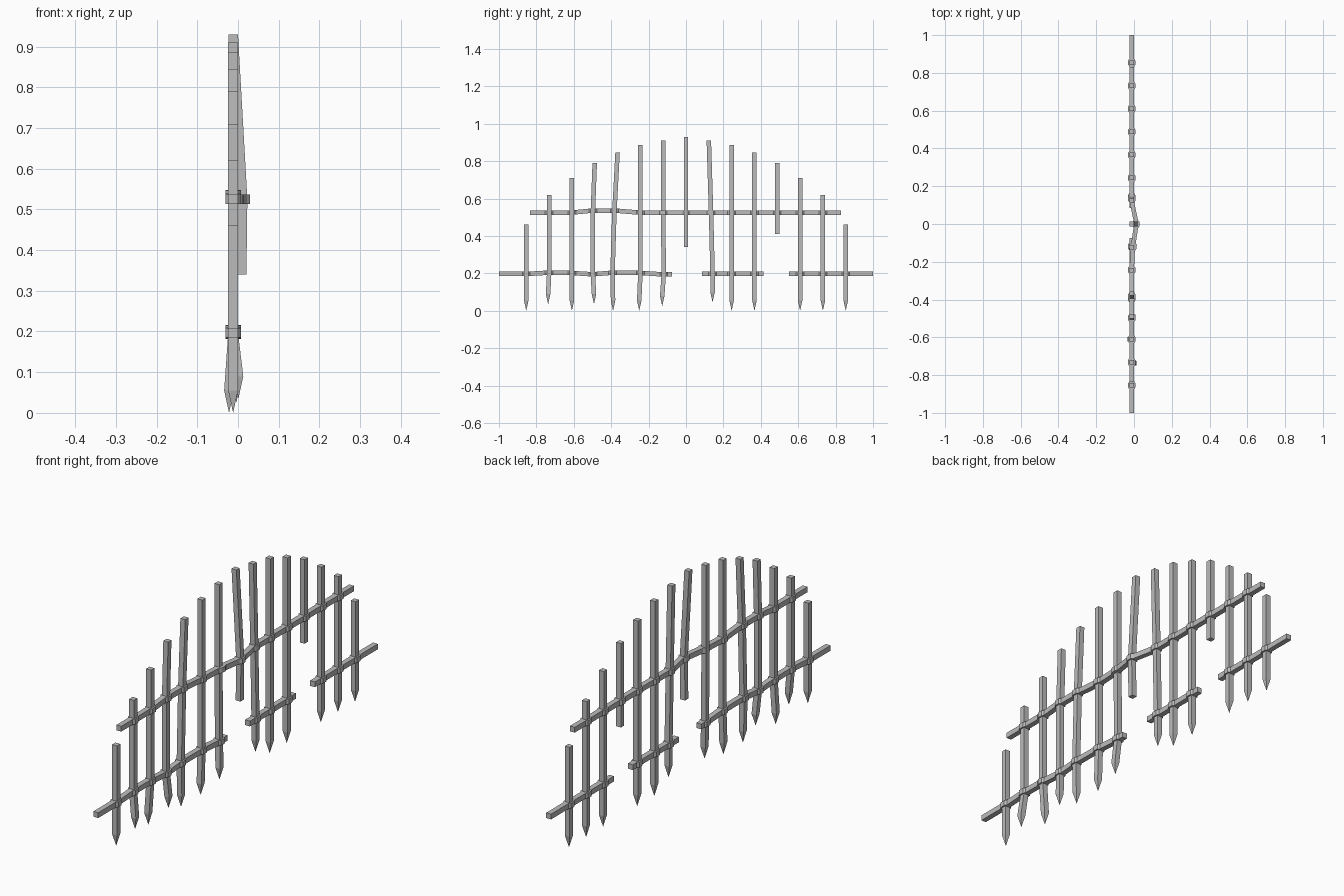
import bpy, bmesh

cube = bpy.data.objects.get("Cube")
if cube:
    bpy.data.objects.remove(cube, do_unlink=True)

iron = bpy.data.materials.new("grey_iron")
iron.use_nodes = True
iron.diffuse_color = (0.5, 0.5, 0.5, 1)
bsdf = iron.node_tree.nodes["Principled BSDF"]
bsdf.inputs["Base Color"].default_value = iron.diffuse_color
bsdf.inputs["Roughness"].default_value = 0.7

HALF = 0.012      # half thickness of the iron
MID = -0.012      # plane of the fence
STEP = 0.122      # spacing of the bars


def sweep(name, rings, upright):
    """Skin square rings (x, y, z, half_x, half_other) into one closed bar."""
    bm = bmesh.new()
    loops = []
    for x, y, z, hx, ho in rings:
        loop = []
        for a, b in ((-1, -1), (1, -1), (1, 1), (-1, 1)):
            off = (a * hx, b * ho, 0) if upright else (a * hx, 0, b * ho)
            loop.append(bm.verts.new((x + off[0], y + off[1], z + off[2])))
        loops.append(loop)
    for lo, hi in zip(loops, loops[1:]):
        for k in range(4):
            n = (k + 1) % 4
            bm.faces.new((lo[k], lo[n], hi[n], hi[k]))
    bm.faces.new(loops[0])
    bm.faces.new(loops[-1])
    bmesh.ops.remove_doubles(bm, verts=bm.verts, dist=0.0005)
    bmesh.ops.recalc_face_normals(bm, faces=bm.faces)
    mesh = bpy.data.meshes.new(name)
    bm.to_mesh(mesh)
    bm.free()
    mesh.materials.append(iron)
    obj = bpy.data.objects.new(name, mesh)
    bpy.context.collection.objects.link(obj)


def lerp(path, t):
    """Read a piecewise straight path of (t, value) points."""
    for (t0, v0), (t1, v1) in zip(path, path[1:]):
        if t <= t1:
            f = max(0, (t - t0) / (t1 - t0))
            return v0 + (v1 - v0) * f
    return path[-1][1]


# Upright bars: heights fall away from the middle
tops = [0.93, 0.91, 0.887, 0.845, 0.79, 0.71, 0.62, 0.46]
UPPER, LOWER = 0.525, 0.197
# Sideways bends: y shift at top, upper rail, lower rail, tip
bend_y = {-6: (0, 0, 0, -0.005), -4: (0, -0.01, -0.01, -0.004),
          -3: (0, -0.017, -0.027, -0.024), -2: (0, 0, 0, -0.006),
          -1: (0, 0, 0.003, -0.005), 1: (0, 0.012, 0.02, 0.02)}
bend_x = {-6: 0.013, -5: -0.01, -4: 0.008, -1: 0.008}
tips = {-6: 0.035, -4: 0.035, -1: 0.025, 1: 0.045}
snapped = {0: 0.34, 4: 0.41}

for i in range(-7, 8):
    y, top = i * STEP, tops[abs(i)]
    dy = bend_y.get(i, (0, 0, 0, 0))
    push = 0.023 if i == 0 else 0
    rings = [(MID, y + dy[0], top, HALF, HALF)]
    if top > UPPER:
        rings.append((MID + push, y + dy[1], UPPER, HALF, HALF))
    if i in snapped:
        rings.append((MID + push * 0.9, y + dy[1], snapped[i], HALF, HALF))
    else:
        tip, tx = tips.get(i, 0), MID + bend_x.get(i, 0)
        rings.append((MID, y + dy[2], LOWER, HALF, HALF))
        rings.append((tx, y + dy[3], tip + 0.055, HALF, HALF))
        rings.append((tx, y + dy[3], tip, 0, 0))
    sweep(f"upright_bar_{i + 8}", rings, True)


def rail(name, start, end, z_path, x_path, row):
    """A level rail that swells into a collar around each bar it meets."""
    marks = [(start, HALF), (end, HALF)]
    for i in range(-7, 8):
        y = i * STEP + bend_y.get(i, (0, 0, 0, 0))[row]
        if start + 0.03 < y < end - 0.03:
            marks += [(y - 0.021, HALF), (y - 0.012, 0.019),
                      (y + 0.012, 0.019), (y + 0.021, HALF)]
    rings = [(lerp(x_path, y), y, lerp(z_path, y), w, HALF)
             for y, w in sorted(marks)]
    sweep(name, rings, False)


flat = [(-1, MID), (1, MID)]
rail("upper_rail", -0.835, 0.83,
     [(-0.83, UPPER), (-0.61, UPPER), (-0.51, 0.535), (-0.37, 0.535),
      (-0.25, UPPER), (0.83, UPPER)],
     [(-0.83, MID), (-0.24, MID), (-0.13, -0.007), (-0.012, 0.011),
      (0.012, 0.011), (0.12, MID), (0.83, MID)], 1)
wavy = [(-1, LOWER), (-0.85, LOWER), (-0.73, 0.204), (-0.61, 0.202),
        (-0.5, 0.195), (-0.39, 0.204), (-0.25, 0.203), (-0.12, 0.194), (1, LOWER)]
rail("lower_rail_right_part", -1, -0.075, wavy, flat, 2)
level = [(-1, LOWER), (1, LOWER)]
rail("lower_rail_middle_part", 0.085, 0.415, level, flat, 2)
rail("lower_rail_left_part", 0.55, 1, level, flat, 2)
